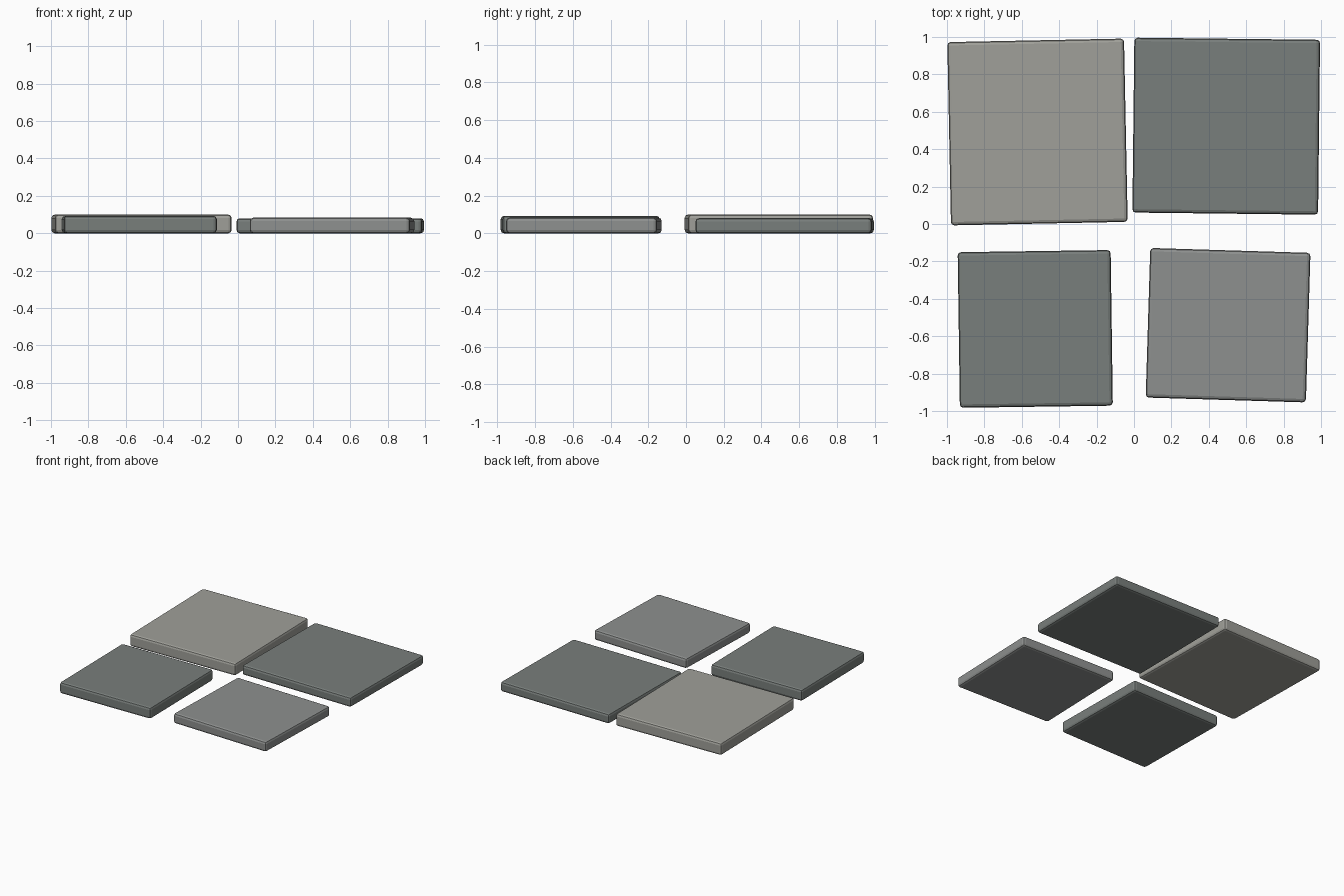
import bpy
from math import radians

if "Cube" in bpy.data.objects:
    bpy.data.objects.remove(bpy.data.objects["Cube"])


def stone(name):
    mat = bpy.data.materials.get(name)
    return mat or bpy.data.materials.new(name)


# Stone colours
COLOURS = {
    "warm_stone": (0.35, 0.35, 0.32, 1),
    "dark_stone": (0.19, 0.21, 0.20, 1),
    "grey_stone": (0.27, 0.28, 0.275, 1),
}
for key, rgba in COLOURS.items():
    stone(key).diffuse_color = rgba


def paver(name, x, y, width, depth, height, turn, colour):
    """Slab lying on the ground with softly rounded edges."""
    bpy.ops.mesh.primitive_cube_add(size=1, location=(x, y, height / 2),
                                    rotation=(0, 0, radians(turn)))
    ob = bpy.context.object
    ob.name = name
    ob.scale = (width, depth, height)
    bpy.ops.object.transform_apply(location=False, rotation=False, scale=True)
    bevel = ob.modifiers.new("rounded_edges", "BEVEL")
    bevel.width = 0.018
    bevel.segments = 2
    ob.data.materials.append(stone(colour))
    return ob


# Four slightly crooked paving slabs
paver("paver_back_left", -0.516, 0.492, 0.945, 0.98, 0.10, 1.15, "warm_stone")
paver("paver_back_right", 0.493, 0.523, 0.993, 0.935, 0.08, -0.65, "dark_stone")
paver("paver_front_left", -0.528, -0.561, 0.818, 0.832, 0.093, 0.8, "dark_stone")
paver("paver_front_right", 0.503, -0.541, 0.857, 0.80, 0.083, -1.75, "grey_stone")

for m in bpy.data.materials:
    if m.users and not m.is_grease_pencil:
        m.use_nodes = True
        m.node_tree.nodes["Principled BSDF"].inputs["Base Color"].default_value = m.diffuse_color
